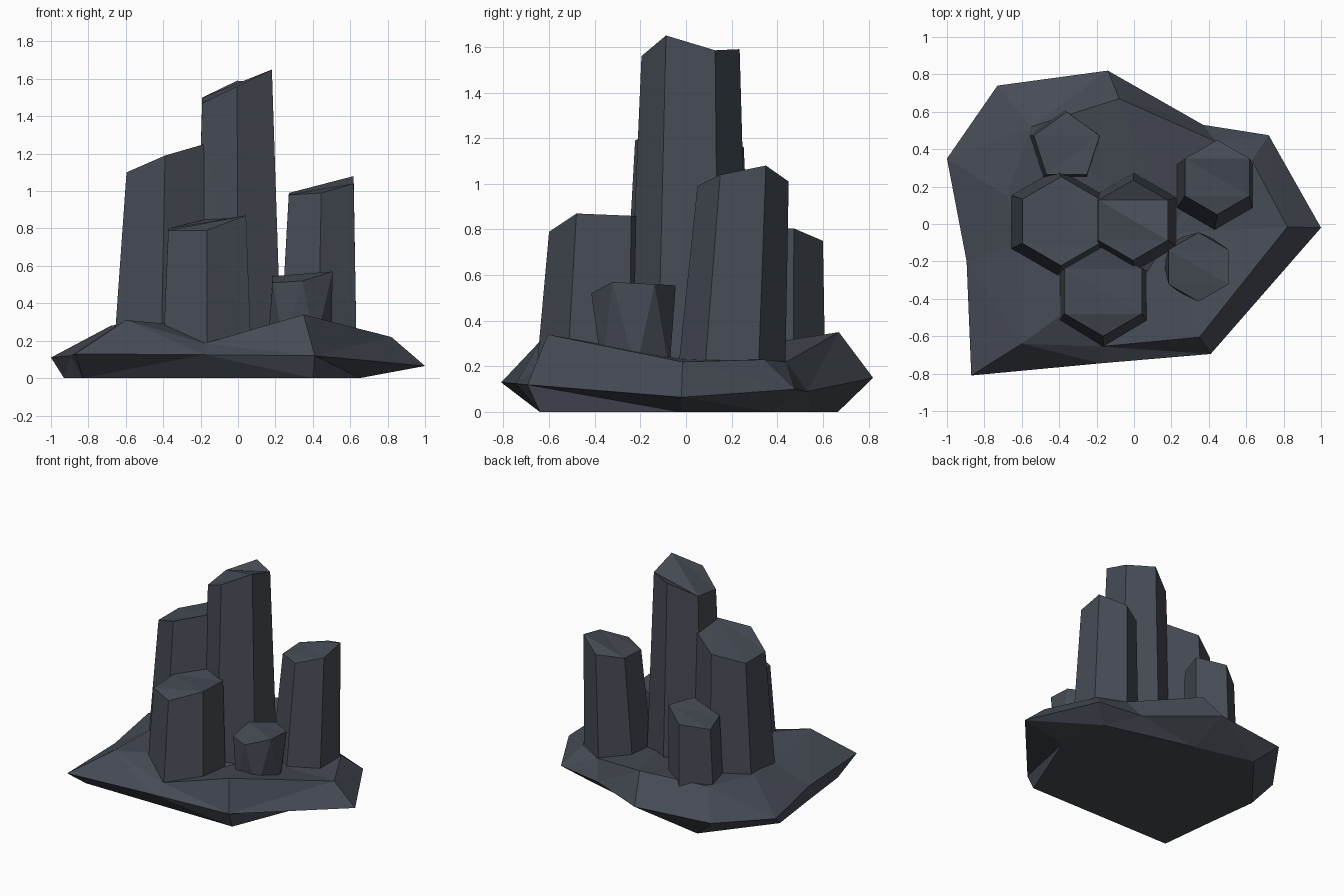
import bpy
import bmesh
import math

cube = bpy.data.objects.get("Cube")
if cube:
    bpy.data.objects.remove(cube, do_unlink=True)

# Single slate colour
SLATE = (0.062, 0.071, 0.091, 1.0)
slate = bpy.data.materials.new("slate_grey")
slate.use_nodes = True
slate.diffuse_color = SLATE
shader = slate.node_tree.nodes["Principled BSDF"]
shader.inputs["Base Color"].default_value = SLATE
shader.inputs["Roughness"].default_value = 0.9


def bridge_rings(bm, lower, upper):
    """Join two rings of equal length with quads."""
    count = len(lower)
    for i in range(count):
        j = (i + 1) % count
        bm.faces.new((lower[i], lower[j], upper[j], upper[i]))


def add_ring(bm, points):
    return [bm.verts.new(point) for point in points]


def finish(bm, name):
    """Turn the bmesh into a flat-shaded slate object."""
    bmesh.ops.recalc_face_normals(bm, faces=bm.faces[:])
    mesh = bpy.data.meshes.new(name)
    bm.to_mesh(mesh)
    bm.free()
    mesh.materials.append(slate)
    obj = bpy.data.objects.new(name, mesh)
    bpy.context.collection.objects.link(obj)
    return obj


def polygon(centre, radius, sides, turn):
    """Corners of a regular polygon, starting from the back."""
    corners = []
    for i in range(sides):
        angle = math.radians(90 + turn) + math.tau * i / sides
        corners.append((centre[0] + radius * math.cos(angle),
                        centre[1] + radius * math.sin(angle)))
    return corners


def rock_column(name, top, top_radius, heights, foot, foot_radius,
                foot_z=0.18, twist=0):
    """Tapered prism whose slanted top follows one height per corner."""
    bm = bmesh.new()
    sides = len(heights)
    lower = add_ring(bm, [(x, y, foot_z) for x, y in
                          polygon(foot, foot_radius, sides, twist)])
    rim = polygon(top, top_radius, sides, 0)
    upper = add_ring(bm, [(x, y, z) for (x, y), z in zip(rim, heights)])
    bridge_rings(bm, lower, upper)
    bm.faces.new(upper)
    bm.faces.new(lower[::-1])
    # Split the bent faces into clean facets
    bmesh.ops.triangulate(bm, faces=bm.faces[:])
    return finish(bm, name)


def rock_base():
    """Faceted slab: narrow underside, wide edge, raised shoulder."""
    underside = [(-.93, .2), (-.56, .665), (-.1, .55), (.3, .45), (.6, .37),
                 (.65, -.02), (.4, -.64), (-.2, -.64), (-.83, -.64), (-.88, -.2)]
    edge = [(-1, .35, .11), (-.73, .74, .15), (-.14, .82, .15), (.37, .53, .09),
            (.72, .475, .1), (1, -.02, .065), (.41, -.695, .12),
            (-.18, -.745, .125), (-.87, -.81, .13), (-.895, -.2, .12)]
    shoulder = [(-.68, .15, .28), (-.55, .52, .3), (-.08, .67, .35),
                (.44, .44, .22), (.63, .34, .23), (.82, -.015, .22),
                (.35, -.605, .34), (-.18, -.655, .185), (-.6, -.64, .31),
                (-.62, -.1, .28)]
    bm = bmesh.new()
    low = add_ring(bm, [(x, y, 0) for x, y in underside])
    middle = add_ring(bm, edge)
    high = add_ring(bm, shoulder)
    bridge_rings(bm, low, middle)
    bridge_rings(bm, middle, high)
    bm.faces.new(low[::-1])
    # Shallow hollow that the columns grow from
    hollow = bm.verts.new((.2, -.05, .24))
    for i, vert in enumerate(high):
        bm.faces.new((vert, high[(i + 1) % len(high)], hollow))
    bmesh.ops.triangulate(bm, faces=bm.faces[:])
    return finish(bm, "rock_base")


rock_base()

# Columns, heights listed anticlockwise from the back corner
rock_column("tall_column", (-.005, .02), .215,
            (1.59, 1.5, 1.47, 1.56, 1.65, 1.585), (0, .01), .265)
rock_column("wide_column", (-.39, .015), .238,
            (1.16, 1.1, 1.1, 1.19, 1.25, 1.23), (-.41, .01), .29)
rock_column("front_column", (-.165, -.36), .24,
            (.85, .8, .79, .79, .87, .86), (-.165, -.385), .27)
rock_column("side_column", (.445, .25), .2,
            (1.01, .99, .98, .99, 1.04, 1.08), (.43, .2), .235)
rock_column("small_column", (.345, -.23), .185,
            (.555, .545, .51, .52, .57, .56), (.33, -.22), .17, twist=30)
rock_column("rear_column", (-.36, .415), .185,
            (.75, .71, .72, .8, .805), (-.37, .41), .2)
